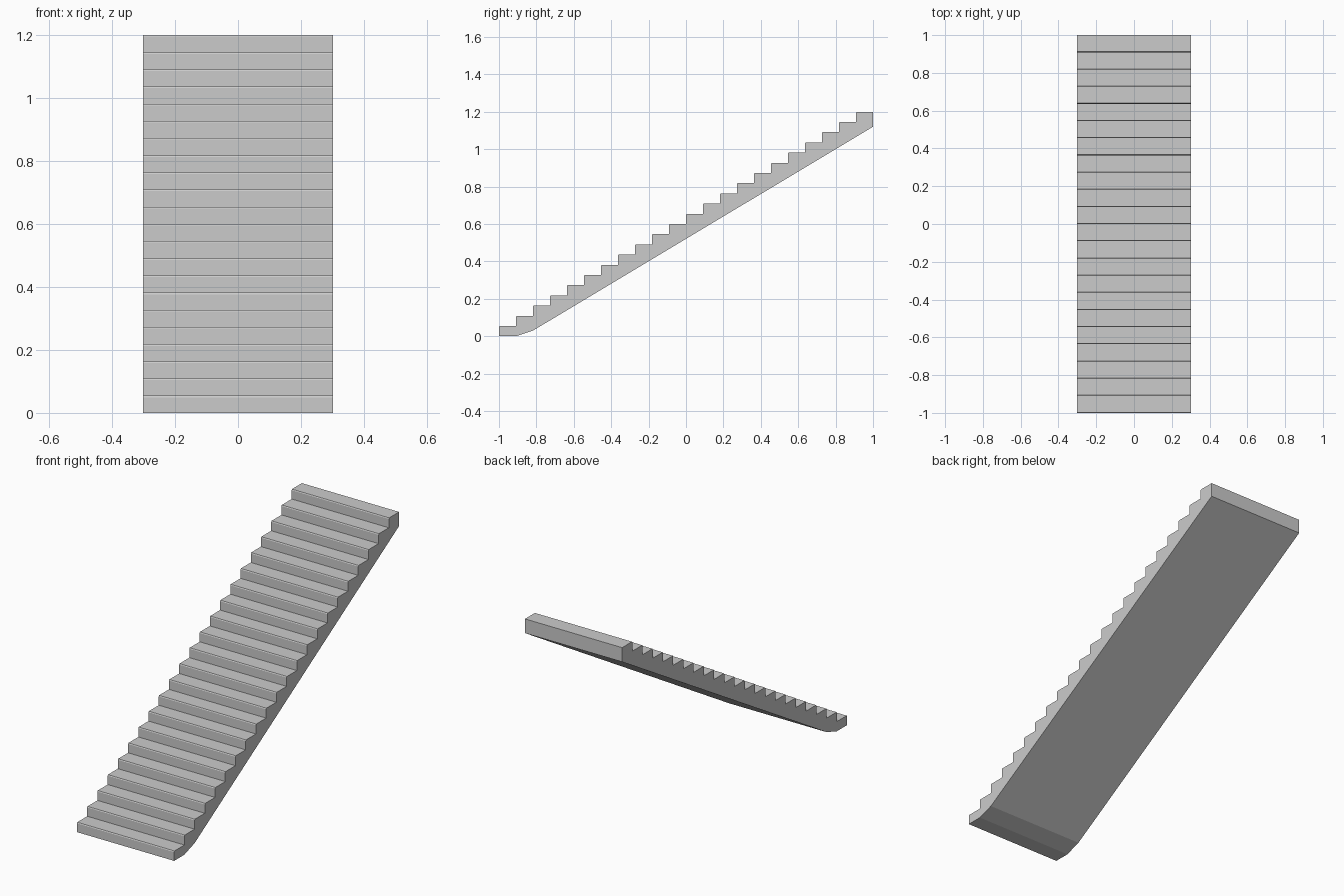
import bpy
import bmesh

cube = bpy.data.objects.get("Cube")
if cube:
    bpy.data.objects.remove(cube, do_unlink=True)

STEPS = 22
WIDTH = 0.605
RUN = 2.0 / STEPS
RISE = 1.2 / STEPS
NOSE = 0.005

# Single stone colour
stone = bpy.data.materials.new("light grey")
stone.use_nodes = True
grey = (0.6, 0.6, 0.6, 1.0)
stone.diffuse_color = grey
stone.node_tree.nodes["Principled BSDF"].inputs["Base Color"].default_value = grey

# Side profile: stepped top with slightly chamfered nosings
profile = [(-1.0, 0.0)]
for i in range(STEPS):
    y, top = -1.0 + i * RUN, (i + 1) * RISE
    profile += [(y, top - NOSE), (y + NOSE * 0.6, top), (y + RUN, top)]

# Sloping underside, easing into a flat foot
profile += [(1.0, 1.12), (-1.0 + 2 * RUN, 0.03), (-1.0 + RUN, 0.0)]

# Extrude the profile across the width
bm = bmesh.new()
side = bm.faces.new([bm.verts.new((-WIDTH / 2, y, z)) for y, z in profile])
extruded = bmesh.ops.extrude_face_region(bm, geom=[side])
moved = [v for v in extruded["geom"] if isinstance(v, bmesh.types.BMVert)]
bmesh.ops.translate(bm, verts=moved, vec=(WIDTH, 0, 0))
bmesh.ops.recalc_face_normals(bm, faces=bm.faces)

mesh = bpy.data.meshes.new("stair_flight")
bm.to_mesh(mesh)
bm.free()
mesh.materials.append(stone)
bpy.context.collection.objects.link(bpy.data.objects.new("stair_flight", mesh))
